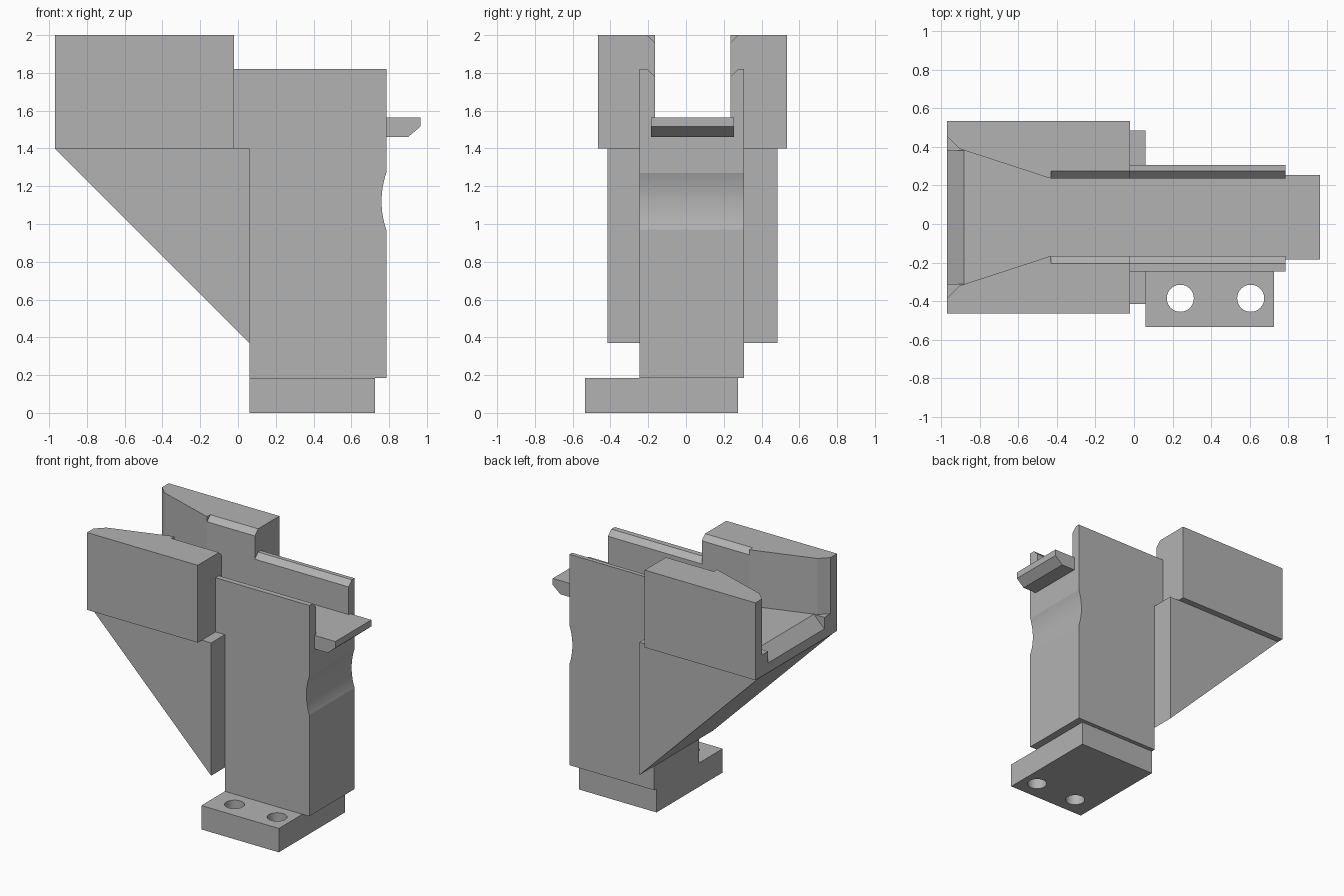
import bpy, bmesh, math
from mathutils import Vector

cube = bpy.data.objects.get("Cube")
if cube:
    bpy.data.objects.remove(cube, do_unlink=True)

grey = bpy.data.materials.new("plain grey")
grey.use_nodes = True
COLOUR = (0.45, 0.45, 0.45, 1)
grey.diffuse_color = COLOUR
grey.node_tree.nodes["Principled BSDF"].inputs["Base Color"].default_value = COLOUR

MID = 0.035          # centre line of the channel in y
FLOOR = 1.565        # channel floor height
HALF = 0.2           # channel half width


def prism(name, profile, axis, lo, hi):
    """Extrude a 2D profile along an axis from lo to hi."""
    place = {"x": lambda a, b: (lo, a, b),
             "y": lambda a, b: (a, lo, b),
             "z": lambda a, b: (a, b, lo)}[axis]
    bm = bmesh.new()
    face = bm.faces.new([bm.verts.new(place(a, b)) for a, b in profile])
    new = bmesh.ops.extrude_face_region(bm, geom=[face])["geom"]
    step = Vector([hi - lo if c == axis else 0 for c in "xyz"])
    bmesh.ops.translate(bm, vec=step,
                        verts=[v for v in new if isinstance(v, bmesh.types.BMVert)])
    bmesh.ops.recalc_face_normals(bm, faces=bm.faces)
    mesh = bpy.data.meshes.new(name)
    bm.to_mesh(mesh)
    bm.free()
    mesh.materials.append(grey)
    obj = bpy.data.objects.new(name, mesh)
    bpy.context.collection.objects.link(obj)
    return obj


def rect(a0, a1, b0, b1):
    return [(a0, b0), (a1, b0), (a1, b1), (a0, b1)]


def activate(obj):
    bpy.ops.object.select_all(action="DESELECT")
    obj.select_set(True)
    bpy.context.view_layer.objects.active = obj


def cut(obj, cutter):
    """Subtract the cutter, then discard it."""
    cutter.hide_render = True
    mod = obj.modifiers.new("cut", "BOOLEAN")
    mod.operation = "DIFFERENCE"
    mod.solver = "EXACT"
    mod.object = cutter
    activate(obj)
    bpy.ops.object.modifier_apply(modifier=mod.name)
    bpy.data.objects.remove(cutter, do_unlink=True)


def cut_channel(obj, top, x0, x1):
    """Flared channel plus chamfered upper lips."""
    side = [(-1.0, 0.45), (-0.905, 0.355), (-0.43, HALF), (1.0, HALF)]
    plan = [(x, MID + w) for x, w in side] + [(x, MID - w) for x, w in reversed(side)]
    cut(obj, prism("channel_cutter", plan, "z", FLOOR, 2.2))
    c = 0.04
    lips = [(MID - HALF, top - c), (MID + HALF, top - c),
            (MID + HALF + 2 * c, top + c), (MID - HALF - 2 * c, top + c)]
    cut(obj, prism("lip_cutter", lips, "x", x0, x1))


# Column with a shallow thumb groove on its outer face
z0, z1, depth = 0.97, 1.27, 0.025
half = (z1 - z0) / 2
radius = (half ** 2 + depth ** 2) / (2 * depth)
sweep = math.asin(half / radius)
groove = []
for i in range(17):
    a = sweep * (i / 8 - 1)
    groove.append((0.785 - depth + radius * (1 - math.cos(a)),
                   (z0 + z1) / 2 + radius * math.sin(a)))
column = prism("column", [(-0.02, 1.82), (-0.02, 1.4), (0.06, 1.4), (0.06, 0.185),
                          (0.785, 0.185)] + groove + [(0.785, 1.82)],
               "y", -0.247, 0.307)
cut_channel(column, 1.82, -0.1, 0.9)

# Flared hopper with a ramped mouth
hopper = prism("hopper", rect(-0.97, -0.02, 1.4, 2.0), "y", MID - 0.5, MID + 0.5)
cut_channel(hopper, 2.0, -0.43, 0.1)
ramp = [(-1.0, FLOOR - 0.12), (-0.88, FLOOR), (-0.88, 1.6), (-1.0, 1.6)]
cut(hopper, prism("ramp_cutter", ramp, "y", MID - 0.345, MID + 0.345))

# Sloped support below the hopper
prism("gusset", [(-0.97, 1.4), (0.06, 0.37), (0.06, 1.4)], "y", MID - 0.45, MID + 0.45)

# Outlet tongue
prism("outlet_tongue", [(0.785, 1.46), (0.9, 1.46), (0.965, 1.515), (0.965, FLOOR),
                        (0.785, FLOOR)], "y", MID - 0.22, MID + 0.22)

# Foot plate with two bolt holes
foot = prism("foot_plate", rect(0.06, 0.725, -0.535, 0.275), "z", 0, 0.185)
for x in (0.24, 0.605):
    ring = [(x + 0.07 * math.cos(math.tau * i / 48),
             -0.385 + 0.07 * math.sin(math.tau * i / 48)) for i in range(48)]
    cut(foot, prism("hole_cutter", ring, "z", -0.1, 0.3))

# Smooth only the curved surfaces
for obj in (column, foot):
    activate(obj)
    bpy.ops.object.shade_smooth_by_angle(angle=math.radians(12))
